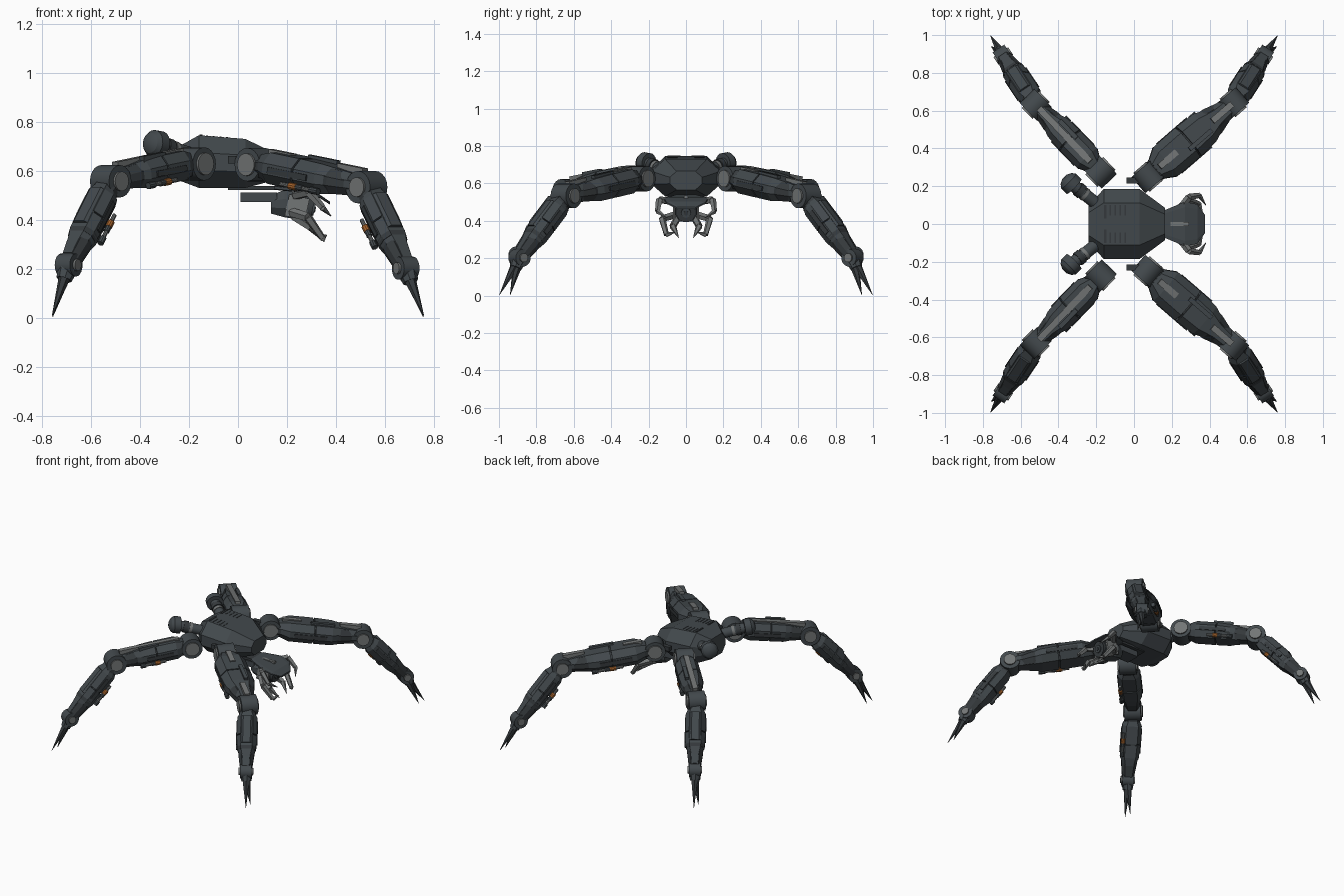
import bpy, bmesh, math
from mathutils import Vector, Matrix

if "Cube" in bpy.data.objects:
    bpy.data.objects.remove(bpy.data.objects["Cube"], do_unlink=True)


def material(name, rgb):
    m = bpy.data.materials.new(name)
    m.use_nodes = True
    m.diffuse_color = (*rgb, 1)
    m.node_tree.nodes["Principled BSDF"].inputs["Base Color"].default_value = (*rgb, 1)
    return m


ARMOR = material("slate armor", (0.055, 0.066, 0.073))
DARK = material("dark frame", (0.036, 0.042, 0.046))
METAL = material("bare metal", (0.17, 0.18, 0.18))
ORANGE = material("orange collar", (0.38, 0.125, 0.025))


def finish(bm, name, mat, mirror=True, smooth=False):
    """Turn a bmesh into an object, with a twin on the other side."""
    bmesh.ops.recalc_face_normals(bm, faces=bm.faces)
    if mirror:
        twin = bmesh.ops.duplicate(bm, geom=bm.verts[:] + bm.edges[:] + bm.faces[:])["geom"]
        for v in twin:
            if isinstance(v, bmesh.types.BMVert):
                v.co.y *= -1
        bmesh.ops.reverse_faces(bm, faces=[f for f in twin if isinstance(f, bmesh.types.BMFace)])
    me = bpy.data.meshes.new(name)
    bm.to_mesh(me)
    bm.free()
    me.materials.append(mat)
    ob = bpy.data.objects.new(name, me)
    bpy.context.collection.objects.link(ob)
    if smooth:
        bpy.ops.object.select_all(action='DESELECT')
        ob.select_set(True)
        bpy.context.view_layer.objects.active = ob
        bpy.ops.object.shade_smooth_by_angle(angle=math.radians(35))


def frame(a, b):
    """Local x runs from a to b, y is horizontal, z points up and out."""
    x = (b - a).normalized()
    y = Vector((0, 0, 1)).cross(x).normalized()
    m = Matrix((x, y, x.cross(y))).transposed().to_4x4()
    m.translation = a
    return m


def loft(name, stations, mat, mtx=Matrix(), mirror=True, cut=0.33):
    """Skin chamfered sections given as (x, half width, top, bottom)."""
    bm = bmesh.new()
    rings = []
    for x, w, t, b in stations:
        c, h = w * (1 - cut * 1.2), (t - b) * cut
        pts = [(c, t), (w, t - h), (w, b + h), (c, b), (-c, b), (-w, b + h), (-w, t - h), (-c, t)]
        rings.append([bm.verts.new(mtx @ Vector((x, *p))) for p in pts])
    for r, q in zip(rings, rings[1:]):
        for i in range(8):
            j = (i + 1) % 8
            bm.faces.new((r[i], r[j], q[j], q[i]))
    bm.faces.new(rings[0])
    bm.faces.new(rings[-1])
    finish(bm, name, mat, mirror)


def rod(name, a, b, r1, mat, r2=None, sides=20, mirror=True):
    """Cylinder or cone from a to b."""
    a, b = Vector(a), Vector(b)
    bm = bmesh.new()
    bmesh.ops.create_cone(bm, cap_ends=True, segments=sides, radius1=r1,
                          radius2=r1 if r2 is None else r2, depth=(b - a).length)
    rot = (b - a).to_track_quat('Z', 'Y').to_matrix().to_4x4()
    bm.transform(Matrix.Translation((a + b) / 2) @ rot)
    finish(bm, name, mat, mirror, sides > 8)


def box(name, lo, hi, mat, mtx=Matrix(), mirror=True):
    lo, hi = Vector(lo), Vector(hi)
    bm = bmesh.new()
    bmesh.ops.create_cube(bm, size=1)
    bm.transform(mtx @ Matrix.Translation((lo + hi) / 2) @ Matrix.Diagonal((*(hi - lo), 1)))
    finish(bm, name, mat, mirror)


def joint(name, center, side, half, radius, cap):
    """Round joint drum with a bare metal cap at each end."""
    rod(name + "_drum", center - side * half, center + side * half, radius, ARMOR)
    for s in (-1, 1):
        rod(name + "_cap", center + side * s * half, center + side * s * (half + .01), cap, METAL)


def segment(name, a, b, hw, up, down, s, start, drop):
    """Leg segment: inner frame, two armor shells, side panels and a piston."""
    m, n = frame(a, b), (b - a).length
    loft(name + "_frame", [(0, .045, .04, -.04), (n * .2, hw * .85, up * .85, -down * .85),
                           (n * .75, hw * .8, up * .8, -down * .85), (n, .036, .036, -.036)], DARK, m)
    loft(name + "_inner_shell", [(n * .09, hw * .6, up * .75, -down * .7), (n * .2, hw, up, -down),
                                 (n * .46, hw * 1.02, up, -down)], ARMOR, m)
    loft(name + "_outer_shell", [(n * .475, hw * 1.02, up, -down), (n * .66, hw * .95, up * .95, -down),
                                 (n * .8, hw * .62, up * .8, -down * .8),
                                 (n * .93, hw * .55, up * .7, -down * .7)], ARMOR, m)
    for k in (-1, 1):
        box(name + "_side_panel", (n * .25, k * hw * 1.01 - .004, -down * .2),
            (n * .6, k * hw * 1.01 + .004, up * .2), DARK, m)

    # piston with a coloured collar, on the lower edge of one side
    def piston(part, p, q, r, mat):
        ends = [m @ Vector((n * (start + t), s * hw * .87, -down * drop)) for t in (p, q)]
        rod(name + part, *ends, r, mat, sides=10)
    piston("_piston", 0, .3, .009, METAL)
    piston("_collar", .08, .145, .0145, ORANGE)
    piston("_piston_sleeve", .145, .2, .0125, ARMOR)
    piston("_piston_mount", .27, .34, .014, ARMOR)
    return m, n


# Body
loft("body", [(-.24, .1, .70, .56), (-.16, .185, .745, .53), (.03, .185, .73, .53),
              (.165, .085, .665, .565)], ARMOR, mirror=False)
slope = Matrix.Translation((-.16, 0, .745)) @ Matrix.Rotation(.079, 4, 'Y')
for i in range(4):
    x = .03 + i * .027
    box("vent_slot", (x, .045, -.003), (x + .008, .1, .002), DARK, slope)
box("rear_hatch", (.002, .03, -.003), (.014, .1, .004), DARK, slope)

# Rear pods: discs facing outward on stub arms
arm, pod = Vector((-.17, .085, .655)), Vector((-.335, .216, .71))
axis = Vector((-.7, .7, .12)).normalized()
rod("pod_arm", arm, pod, .033, ARMOR)
rod("pod_collar", arm.lerp(pod, .52), arm.lerp(pod, .6), .036, METAL)
rod("pod_flange", arm.lerp(pod, .64), arm.lerp(pod, .78), .039, DARK)
rod("pod_drum", pod - axis * .026, pod + axis * .016, .055, ARMOR)
rod("pod_bevel", pod + axis * .016, pod + axis * .034, .055, ARMOR, .042)
rod("pod_dome", pod + axis * .034, pod + axis * .046, .042, ARMOR, .02)

# Legs: hip, knee, ankle, thigh half width, thigh underside, piston side
legs = {
    "front": ((.074, .25, .625), (.525, .64, .533), (.685, .89, .202), .1, .06, 1),
    "rear": ((-.178, .275, .628), (-.52, .63, .557), (-.692, .89, .215), .074, .052, -1),
}
for name, (hip, knee, ankle, hw, down, s) in legs.items():
    hip, knee, ankle = Vector(hip), Vector(knee), Vector(ankle)
    m, n = segment(name + "_thigh", hip, knee, hw, .068, down, s, .36, .78)
    m2, n2 = segment(name + "_shin", knee, ankle, .064, .056, .052, s, .3, 1)
    side, side2 = m.col[1].to_3d(), m2.col[1].to_3d()
    joint(name + "_hip", hip, side, .056, .068, .046)
    joint(name + "_knee", knee, side, .054, .066, .04)
    joint(name + "_ankle", ankle, side2, .037, .047, .024)
    # bare metal strips along the top of the thigh
    strips = [(.12, .32), (.74, .97)] if name == "front" else [(.14, .93)]
    for p, q in strips:
        box(name + "_top_strip", (n * p, -.017, .04), (n * q, .017, .075), METAL, m)
    box(name + "_thigh_top_plate", (n * .42, -.046, .05), (n * .68, -.022, .08), ARMOR, m)
    # armor plates around the shin
    loft(name + "_shin_guard", [(n2 * .2, .04, .066, .02), (n2 * .6, .04, .066, .02)], ARMOR, m2)
    loft(name + "_shin_band", [(n2 * .64, .062, .055, -.05), (n2 * .69, .058, .052, -.047)], DARK, m2)
    # foot: short cuff and two spikes
    x = .76 if name == "front" else -.76
    tips = [Vector((x, .997, .004)), Vector((x * .995, .94, .004))]
    mid = (tips[0] + tips[1]) / 2
    rod(name + "_foot_cuff", ankle, ankle.lerp(mid, .28), .045, ARMOR, .032, 8)
    for tip in tips:
        rod(name + "_spike", ankle.lerp(tip, .15), tip, .027, DARK, .001, 6)

# Axle stub beside each front hip
box("hip_axle", (-.04, .215, .63), (.03, .245, .66), DARK)

# Neck and head under the nose
box("neck_rail", (-.04, -.06, .522), (.15, .06, .537), DARK, mirror=False)
box("neck_block", (.01, -.05, .472), (.16, .05, .512), ARMOR, mirror=False)
loft("head", [(.135, .045, .5, .425), (.19, .066, .522, .41), (.285, .055, .5, .395)],
     ARMOR, mirror=False)
loft("head_cover", [(.15, .068, .54, .522), (.27, .118, .526, .51), (.335, .105, .502, .488),
                    (.375, .05, .474, .462)], ARMOR, mirror=False, cut=.2)
box("cover_ridge", (.17, -.01, .52), (.29, .01, .535), METAL, mirror=False)
rod("eye_ring", (.27, 0, .45), (.305, 0, .443), .052, DARK, mirror=False)
rod("eye", (.3, 0, .444), (.313, 0, .441), .026, ARMOR, mirror=False)
rod("eye_pupil", (.312, 0, .441), (.317, 0, .44), .012, DARK, mirror=False)

# Metal cheek plates beside the head
tilt = Matrix.Translation((.2, 0, .46)) @ Matrix.Rotation(.22, 4, 'Y')
box("cheek_plate", (0, .058, -.045), (.085, .07, .045), METAL, tilt)

# Grasping jaws, each a chain of tapering links
jaws = {
    "upper": [(.235, .07, .5), (.29, .142, .512), (.345, .152, .45), (.38, .1, .415)],
    "lower": [(.22, .06, .43), (.285, .128, .41), (.345, .105, .325), (.362, .06, .337)],
    "inner": [(.23, .045, .415), (.3, .07, .37), (.352, .04, .31)],
}
for name, path in jaws.items():
    radii = (.02, .019, .014)
    for i in range(len(path) - 1):
        end = .002 if i == len(path) - 2 else radii[i + 1]
        rod(name + "_jaw", path[i], path[i + 1], radii[i], METAL, end, 5)
